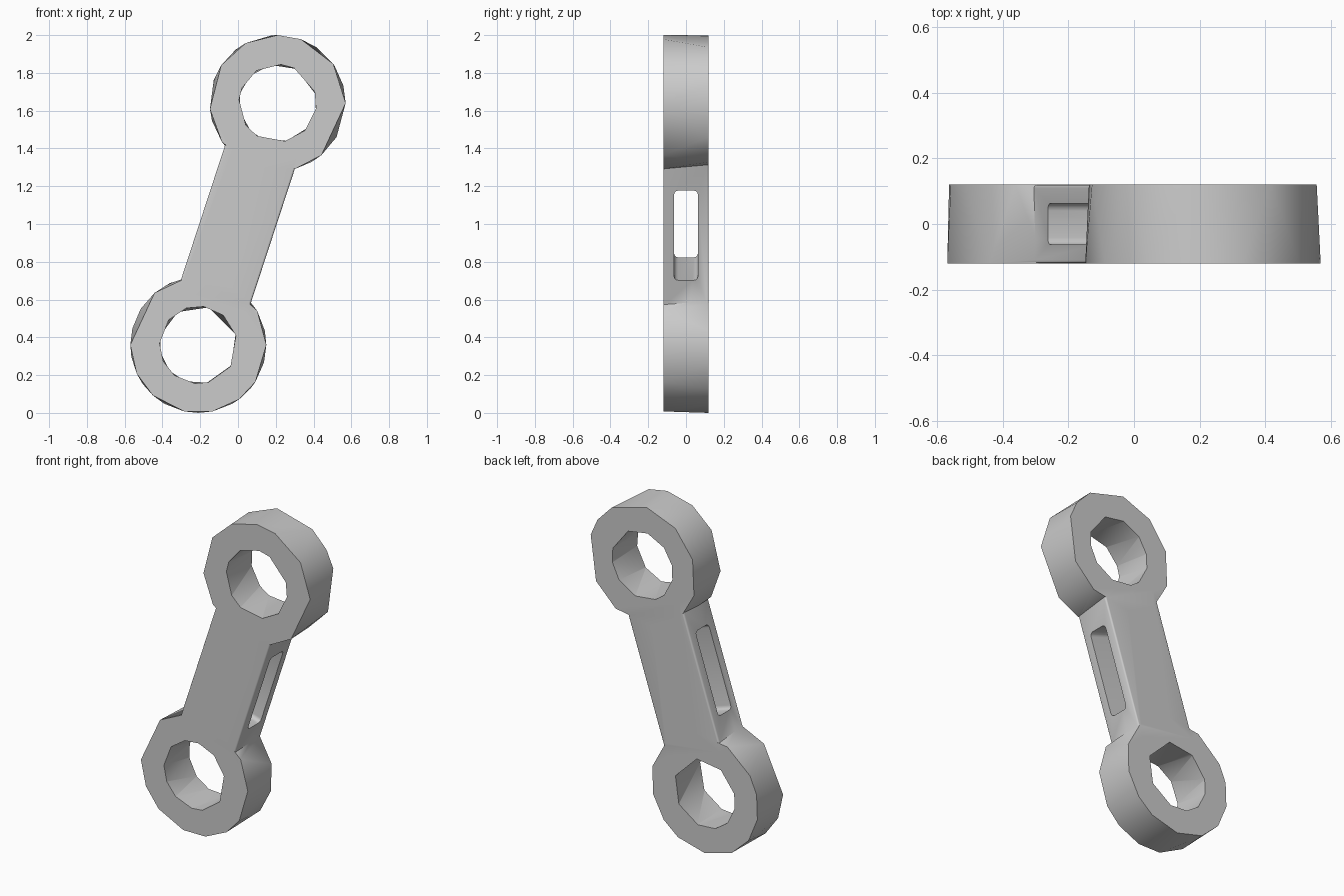
import bpy, bmesh
from math import sin, cos, atan2, radians
from mathutils import Matrix, Vector

cube = bpy.data.objects.get("Cube")
if cube:
    bpy.data.objects.remove(cube, do_unlink=True)

steel = bpy.data.materials.new("plain_grey")
steel.use_nodes = True
grey = (0.6, 0.6, 0.6, 1)
steel.diffuse_color = grey
steel.node_tree.nodes["Principled BSDF"].inputs["Base Color"].default_value = grey

HALF = 0.12                       # half thickness
TOP, LOW = (0.21, 1.64), (-0.21, 0.36)
TILT = Matrix.Translation((0, 0, 1)) @ Matrix.Rotation(atan2(0.42, 1.28), 4, 'Y')


def finish(name, bm):
    bmesh.ops.recalc_face_normals(bm, faces=bm.faces[:])
    mesh = bpy.data.meshes.new(name)
    bm.to_mesh(mesh)
    bm.free()
    mesh.materials.append(steel)
    obj = bpy.data.objects.new(name, mesh)
    bpy.context.collection.objects.link(obj)
    return obj


def faceted_disc(name, centre, radius, half, front, back):
    """Disc whose front and back corners sit at different angles."""
    bm = bmesh.new()
    ends = [[bm.verts.new((centre[0] + radius * cos(radians(a)), y,
                           centre[1] + radius * sin(radians(a)))) for a in angles]
            for angles, y in ((front, -half), (back, half))]
    f, b = ends
    bm.faces.new(f)
    bm.faces.new(b)
    i = j = 0
    while i < len(f) or j < len(b):
        p, q = f[i % len(f)], b[j % len(b)]
        next_f = front[i + 1] if i + 1 < len(f) else front[0] + 360
        next_b = back[j + 1] if j + 1 < len(b) else back[0] + 360
        if j >= len(b) or (i < len(f) and next_f < next_b):
            i += 1
            bm.faces.new((p, q, f[i % len(f)]))
        else:
            j += 1
            bm.faces.new((p, q, b[j % len(b)]))
    return finish(name, bm)


def rounded_bar(name, size, axis, radius):
    """Tilted box with the edges along one axis rounded."""
    bm = bmesh.new()
    bmesh.ops.create_cube(bm, size=1, matrix=Matrix.Diagonal((*size, 1)))
    edges = [e for e in bm.edges
             if abs((e.verts[0].co - e.verts[1].co)[axis]) > 0.01]
    bmesh.ops.bevel(bm, geom=edges, offset=radius, segments=3,
                    profile=0.5, affect='EDGES')
    bm.transform(TILT)
    return finish(name, bm)


def combine(target, tool, operation):
    mod = target.modifiers.new(operation.lower(), 'BOOLEAN')
    mod.operation, mod.object, mod.solver = operation, tool, 'EXACT'
    bpy.context.view_layer.objects.active = target
    bpy.ops.object.modifier_apply(modifier=mod.name)
    bpy.data.objects.remove(tool, do_unlink=True)


# Central bar with a ring at each end
link = rounded_bar("connecting_link", (0.39, 2 * HALF, 0.88), 2, 0.01)
combine(link, faceted_disc(
    "upper_ring", TOP, 0.36, HALF,
    (0, 35, 70, 90, 118, 146, 185, 215, 250, 285, 310),
    (15, 33, 55, 95, 128, 160, 195, 225, 260, 300, 330)), 'UNION')
combine(link, faceted_disc(
    "lower_ring", LOW, 0.36, HALF,
    (0, 30, 65, 100, 130, 180, 205, 228, 258, 282, 307, 327),
    (12, 45, 80, 115, 148, 166, 190, 215, 240, 270, 300, 320, 345)), 'UNION')

# Bores, cut slightly past both faces
combine(link, faceted_disc(
    "upper_bore", TOP, 0.205, HALF + 0.005,
    (17, 65, 85, 123, 157, 175, 215, 238, 281, 315, 352),
    (14, 62, 100, 135, 165, 190, 225, 245, 283, 320, 350)), 'DIFFERENCE')
combine(link, faceted_disc(
    "lower_bore", LOW, 0.205, HALF + 0.005,
    (14, 50, 82, 108, 140, 178, 205, 232, 265, 285, 326),
    (16, 75, 122, 165, 190, 222, 250, 283, 328)), 'DIFFERENCE')

# Slot passing sideways through the bar
combine(link, rounded_bar("slot", (0.5, 0.126, 0.5), 0, 0.022), 'DIFFERENCE')

# Smooth curved walls, crisp rims
bpy.ops.object.select_all(action='DESELECT')
link.select_set(True)
bpy.context.view_layer.objects.active = link
bpy.ops.object.shade_smooth_by_angle(angle=radians(48))
